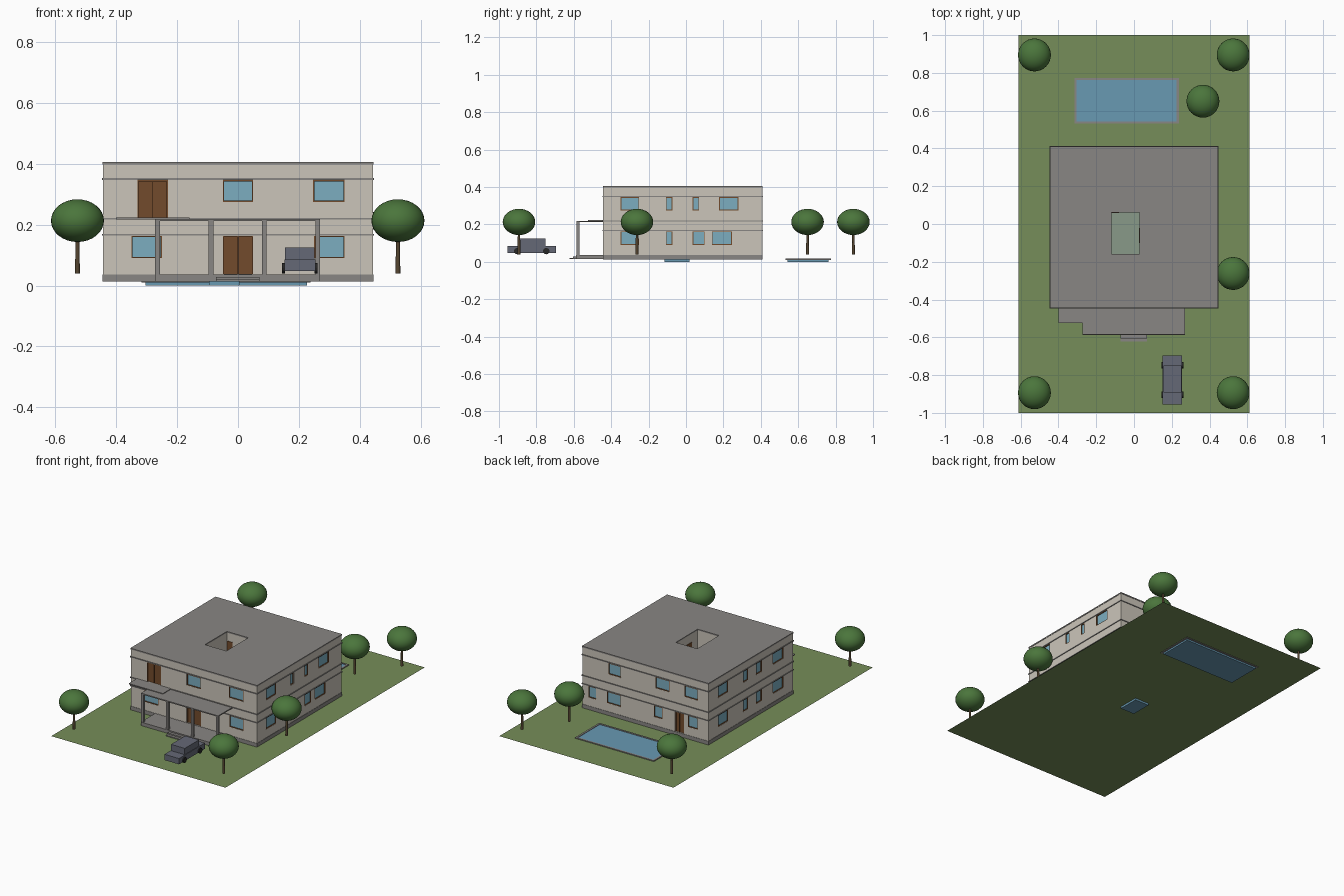
import bpy, bmesh
from mathutils import Matrix, Vector

if "Cube" in bpy.data.objects:
    bpy.data.objects.remove(bpy.data.objects["Cube"])

def mat(name, r, g, b):
    m = bpy.data.materials.new(name)
    m.diffuse_color = (r, g, b, 1)
    m.use_nodes = True
    m.node_tree.nodes["Principled BSDF"].inputs["Base Color"].default_value = m.diffuse_color
    return m

WALL = mat("plaster", .60, .56, .49)
STONE = mat("stone", .25, .24, .23)
GRASS = mat("grass", .18, .27, .10)
GLASS = mat("glass", .20, .42, .53)
WATER = mat("water", .14, .32, .45)
WOOD = mat("wood", .17, .07, .025)
BARK = mat("bark", .09, .06, .03)
LEAF = mat("leaf", .07, .18, .045)
PAINT = mat("car_paint", .13, .14, .18)
TYRE = mat("tyre", .02, .02, .02)
COURT = mat("court_floor", .25, .32, .25)

def finish(bm, name, m):
    me = bpy.data.meshes.new(name)
    bm.to_mesh(me)
    bm.free()
    o = bpy.data.objects.new(name, me)
    bpy.context.collection.objects.link(o)
    if m:
        me.materials.append(m)
    return o

def add_box(bm, x0, x1, y0, y1, z0, z1):
    M = Matrix.Translation(((x0+x1)/2, (y0+y1)/2, (z0+z1)/2)) @ \
        Matrix.Diagonal((x1-x0, y1-y0, z1-z0, 1))
    bmesh.ops.create_cube(bm, size=1, matrix=M)

def boxes(name, m, *bs):
    bm = bmesh.new()
    for b in bs:
        add_box(bm, *b)
    return finish(bm, name, m)

def ring(name, m, outer, inner, z0, z1):
    # rectangular slab with a rectangular hole
    bm = bmesh.new()
    loops = []
    for z in (z0, z1):
        for x0, x1, y0, y1 in (outer, inner):
            loops.append([bm.verts.new((x, y, z)) for x, y in
                          ((x0, y0), (x1, y0), (x1, y1), (x0, y1))])
    ob, ib, ot, it = loops
    for a, b in ((ob, ot), (ot, it), (it, ib), (ib, ob)):
        for i in range(4):
            j = (i+1) % 4
            bm.faces.new((a[i], a[j], b[j], b[i]))
    bmesh.ops.recalc_face_normals(bm, faces=bm.faces)
    return finish(bm, name, m)

X0, X1, Y0, Y1 = -.443, .443, -.443, .408     # outer wall faces
HOUSE = (X0, X1, Y0, Y1)
WELL = (-.12, .03, -.16, .06)                 # open light well
G = .013                                      # lawn level

def grow(r, d):
    return (r[0]-d, r[1]+d, r[2]-d, r[3]+d)

# lawn
bm = bmesh.new()
bmesh.ops.create_grid(bm, x_segments=1, y_segments=1, size=1,
                      matrix=Matrix.Diagonal((.612, 1, 1, 1)) @ Matrix.Translation((0, 0, G)))
finish(bm, "lawn", GRASS)

# house body, plinth, bands and roof
walls = ring("walls", WALL, HOUSE, WELL, .037, .398)
ring("plinth", STONE, grow(HOUSE, .002), WELL, G+.0005, .037)
for name, z0, z1 in (("lower_band", .164, .169), ("floor_band", .216, .222), ("upper_band", .347, .353)):
    ring(name, STONE, grow(HOUSE, .004), grow(HOUSE, -.003), z0, z1)
ring("roof", STONE, grow(HOUSE, .002), WELL, .397, .405)
boxes("courtyard_floor", COURT, (*WELL, .016, .022))
boxes("courtyard_basin", WATER, (-.095, .005, -.115, .02, 0, .0125))

# openings: (side, start, end, bottom, top, kind)
LO, UP = (.09, .163), (.275, .346)
DLO, DUP = (.038, .163), (.223, .346)
ops = [("F", -.35, -.25, *LO, 0), ("F", .25, .35, *LO, 0), ("F", -.05, .05, *DLO, 1),
       ("F", -.33, -.23, *DUP, 1), ("F", -.05, .05, *UP, 0), ("F", .247, .35, *UP, 0),
       ("B", .345, .40, *LO, 0), ("B", .17, .27, *LO, 0), ("B", -.12, -.06, *LO, 0),
       ("B", -.27, -.21, *DLO, 1), ("B", -.37, -.30, *LO, 0),
       ("B", .17, .26, *UP, 0), ("B", -.17, -.07, *UP, 0), ("B", -.37, -.275, *UP, 0)]
for s, e in ((-.35, -.25), (-.107, -.073), (.035, .10), (.138, .245)):
    ops.append(("R", s, e, *LO, 0))
for s, e in ((-.35, -.25), (-.107, -.073), (.035, .07), (.177, .28)):
    ops.append(("R", s, e, *UP, 0))
for s, e in ((-.345, -.24), (-.13, -.07), (.01, .06), (.21, .31)):
    ops += [("L", s, e, *LO, 0), ("L", s, e, *UP, 0)]

def on_side(side, a, b, z0, z1, d0, d1):
    # box between depths d0..d1 measured inwards from the wall face
    if side == "F": return (a, b, Y0+d0, Y0+d1, z0, z1)
    if side == "B": return (a, b, Y1-d1, Y1-d0, z0, z1)
    if side == "R": return (X1-d1, X1-d0, a, b, z0, z1)
    return (X0+d0, X0+d1, a, b, z0, z1)

cuts, panes, frames, doors = [], [], [], []
t = .004
for s, a, b, z0, z1, door in ops:
    cuts.append(on_side(s, a, b, z0, z1, -.01, .009))
    (doors if door else panes).append(on_side(s, a, b, z0, z1, .006, .0088))
    mid = (a+b)/2
    bars = [(a, a+t, z0, z1), (b-t, b, z0, z1), (a+t, b-t, z1-t, z1)]
    bars.append((mid-t/4, mid+t/4, z0, z1-t) if door else (a+t, b-t, z0, z0+t))
    frames += [on_side(s, *k, .001, .0085) for k in bars]
cutter = boxes("opening_cutter", None, *cuts)
cutter.hide_render = True
cutter.hide_set(True)
mod = walls.modifiers.new("openings", "BOOLEAN")
mod.object, mod.operation, mod.solver = cutter, "DIFFERENCE", "EXACT"
boxes("window_panes", GLASS, *panes)
boxes("opening_frames", WOOD, *frames)
boxes("door_leaves", WOOD, *doors)
boxes("courtyard_doors", WOOD, (-.118, -.08, .057, .061, .223, .346),
      (.027, .031, -.10, -.02, .223, .346))

# porch, balcony and steps
boxes("porch_floor", STONE, (-.272, .27, -.587, Y0, G+.001, .036))
boxes("porch_roof", STONE, (-.272, .27, -.585, Y0, .212, .219))
boxes("balcony", STONE, (-.40, -.16, -.525, Y0, .217, .223))
boxes("porch_columns", STONE, *[(x-.008, x+.008, -.585, -.569, .036, .212)
                                for x in (-.264, -.089, .086, .262)])
boxes("steps", STONE, (-.072, .07, -.605, -.587, G+.001, .028), (-.072, .07, -.622, -.605, G+.001, .02))

# swimming pool
POOL = (-.304, .226, .543, .762)
boxes("pool_water", WATER, (*POOL, 0, .0155))
ring("pool_rim", STONE, grow(POOL, .012), POOL, .01, .0185)

# trees
def tree(i, x, y):
    bm = bmesh.new()
    bmesh.ops.create_cone(bm, cap_ends=True, segments=12, radius1=.008, radius2=.006, depth=.13,
                          matrix=Matrix.Translation((x, y, .105)))
    finish(bm, f"trunk_{i}", BARK)
    bm = bmesh.new()
    bmesh.ops.create_uvsphere(bm, u_segments=32, v_segments=16, radius=1,
                              matrix=Matrix.Translation((x, y, .213)) @ Matrix.Diagonal((.087, .087, .07, 1)))
    for f in bm.faces:
        f.smooth = True
    finish(bm, f"crown_{i}", LEAF)

for i, p in enumerate(((-.527, .895), (.525, .895), (.365, .65), (.525, -.262), (-.527, -.893), (.525, -.893))):
    tree(i, *p)

# car
boxes("car_body", PAINT, (.152, .254, -.955, -.695, .048, .085))
boxes("car_cabin", PAINT, (.155, .251, -.893, -.75, .085, .125))
bm = bmesh.new()
for x in (.15, .256):
    for y in (-.903, -.747):
        bmesh.ops.create_cone(bm, cap_ends=True, segments=20, radius1=.017, radius2=.017, depth=.01,
                              matrix=Matrix.Translation((x, y, .057)) @ Matrix.Rotation(1.5708, 4, "Y"))
finish(bm, "car_wheels", TYRE)
